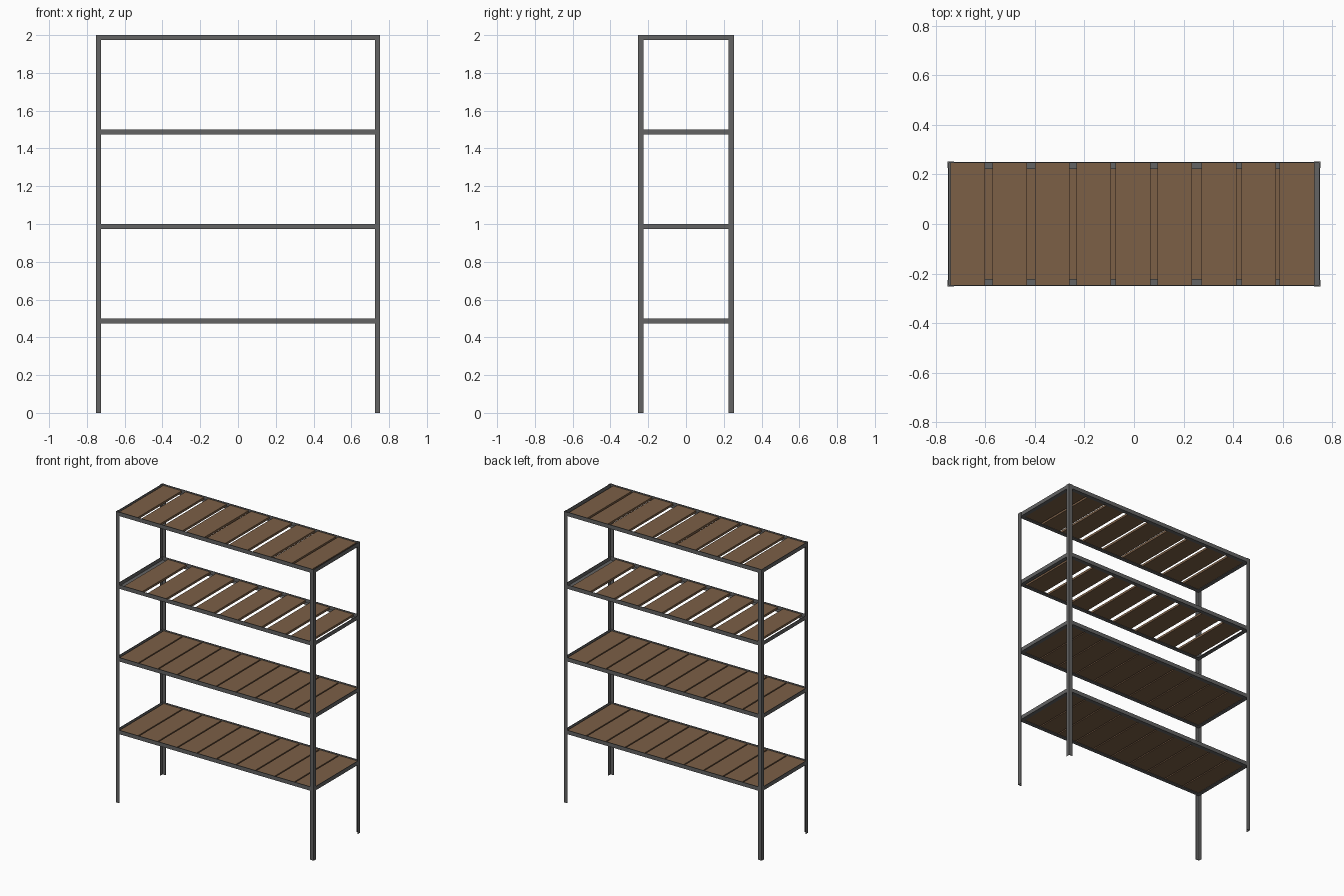
import bpy, bmesh
from mathutils import Vector

if "Cube" in bpy.data.objects:
    bpy.data.objects.remove(bpy.data.objects["Cube"])

T = 0.003      # sheet metal thickness
W = 0.027      # width of the angle-iron legs
HX, HY = 0.75, 0.25
BOARD_W, BOARD_T = 0.14, 0.015


def material(name, rgb):
    m = bpy.data.materials.new(name)
    m.diffuse_color = (*rgb, 1.0)
    m.use_nodes = True
    m.node_tree.nodes["Principled BSDF"].inputs["Base Color"].default_value = m.diffuse_color
    return m


STEEL = material("dark_grey_steel", (0.125, 0.125, 0.125))
WOOD = material("brown_wood", (0.2, 0.115, 0.062))


def finish(name, bm, mat):
    bmesh.ops.recalc_face_normals(bm, faces=bm.faces[:])
    me = bpy.data.meshes.new(name)
    bm.to_mesh(me)
    bm.free()
    me.materials.append(mat)
    ob = bpy.data.objects.new(name, me)
    bpy.context.collection.objects.link(ob)
    return ob


def angle_iron(name, corner, leg_a, leg_b, run):
    """L profile from an outer corner along two leg directions, extruded by run."""
    a, b, c = Vector(leg_a), Vector(leg_b), Vector(corner)
    pts = [(0, 0), (W, 0), (W, T), (T, T), (T, W), (0, W)]
    bm = bmesh.new()
    face = bm.faces.new([bm.verts.new(c + a * u + b * v) for u, v in pts])
    ext = bmesh.ops.extrude_face_region(bm, geom=[face], use_keep_orig=True)
    moved = [g for g in ext["geom"] if isinstance(g, bmesh.types.BMVert)]
    bmesh.ops.translate(bm, vec=Vector(run), verts=moved)
    return finish(name, bm, STEEL)


def board(name, x0, z0):
    bm = bmesh.new()
    bmesh.ops.create_cube(bm, size=1)
    bmesh.ops.scale(bm, vec=(BOARD_W, 2 * (HY - T), BOARD_T), verts=bm.verts)
    bmesh.ops.translate(bm, vec=(x0 + BOARD_W / 2, 0, z0 + BOARD_T / 2), verts=bm.verts)
    return finish(name, bm, WOOD)


def even(n):
    """Left edges of n boards spread with equal gaps."""
    gap = (2 * (HX - T) - n * BOARD_W) / (n + 1)
    return [-HX + T + gap + i * (BOARD_W + gap) for i in range(n)]


# corner posts, wrapped around the outside of the shelf frames
for sx in (-1, 1):
    for sy in (-1, 1):
        angle_iron("corner_post", (sx * (HX + T), sy * (HY + T), 0),
                   (-sx, 0, 0), (0, -sy, 0), (0, 0, 2))

# shelves: angle-iron frame with boards resting on its lower flange
loose = [-0.741, -0.572, -0.400, -0.233, -0.074, 0.095, 0.273, 0.433, 0.588]
for z, starts in ((0.5, even(10)), (1.0, even(10)), (1.5, even(8)), (2.0, loose)):
    zb = z - W
    for s in (-1, 1):
        angle_iron("long_beam", (-HX, s * HY, zb), (0, -s, 0), (0, 0, 1), (2 * HX, 0, 0))
        angle_iron("end_beam", (s * HX, -HY + T, zb), (-s, 0, 0), (0, 0, 1),
                   (0, 2 * (HY - T), 0))
    for x0 in starts:
        board("shelf_board", x0, zb + T)
